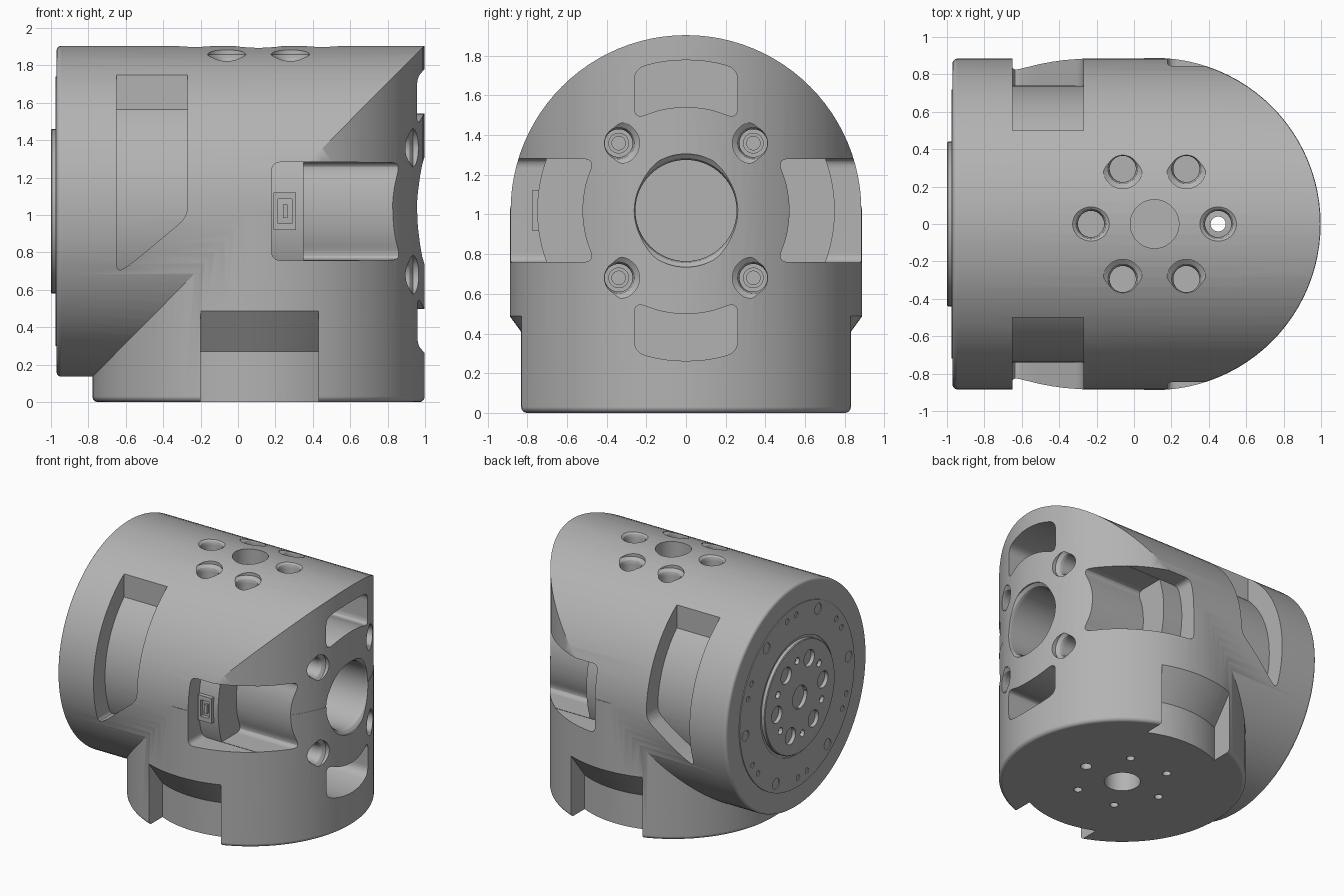
import bpy, bmesh, math
from mathutils import Vector

if "Cube" in bpy.data.objects:
    bpy.data.objects.remove(bpy.data.objects["Cube"])

CX, CZ, R = 0.11, 1.02, 0.884     # upright axis x, lying axis z, shell radius
STEPS = 96

grey = bpy.data.materials.new("housing grey")
grey.use_nodes = True
grey.diffuse_color = (0.45, 0.45, 0.45, 1)
grey.node_tree.nodes["Principled BSDF"].inputs["Base Color"].default_value = (0.45, 0.45, 0.45, 1)
parts = []


def place(axis, a, b, h):
    return Vector({"x": (h, a, b), "y": (a, h, b), "z": (a, b, h)}[axis])


def finish(bm, name):
    bmesh.ops.recalc_face_normals(bm, faces=bm.faces)
    mesh = bpy.data.meshes.new(name)
    bm.to_mesh(mesh)
    bm.free()
    mesh.materials.append(grey)
    obj = bpy.data.objects.new(name, mesh)
    bpy.context.collection.objects.link(obj)
    return obj


def lathe(name, profile, axis, centres):
    """Turn a (radius, height) profile round an axis at every centre."""
    bm = bmesh.new()
    for a, b in centres:
        rings = []
        for r, h in profile:
            n = 1 if r == 0 else STEPS
            rings.append([bm.verts.new(place(axis, a + r * math.cos(math.tau * i / STEPS),
                                             b + r * math.sin(math.tau * i / STEPS), h))
                          for i in range(n)])
        for lo, hi in zip(rings, rings[1:]):
            for i in range(STEPS):
                j = (i + 1) % STEPS
                quad = [lo[i % len(lo)], lo[j % len(lo)], hi[j % len(hi)], hi[i % len(hi)]]
                bm.faces.new(list(dict.fromkeys(quad)))
    return finish(bm, name)


def rod(name, r, lo, hi, axis, centres):
    return lathe(name, [(0, lo), (r, lo), (r, hi), (0, hi)], axis, centres)


def flared(r, lo, rim, axis, centres, flare=0.035):
    """Hole cutter with a softened mouth at height rim."""
    w = r + flare
    return lathe("cutter", [(0, lo), (r, lo), (r, rim - 0.045), (r + flare * 0.3, rim - 0.018),
                            (w, rim), (w, rim + 0.2), (0, rim + 0.2)], axis, centres)


def prism(name, pts, axis, lo, hi):
    bm = bmesh.new()
    face = bm.faces.new([bm.verts.new(place(axis, a, b, lo)) for a, b in pts])
    top = bmesh.ops.extrude_face_region(bm, geom=[face])["geom"]
    bmesh.ops.translate(bm, vec=place(axis, 0, 0, hi - lo),
                        verts=[v for v in top if isinstance(v, bmesh.types.BMVert)])
    return finish(bm, name)


def rounded(pts, rad):
    """Round every corner of a polygon with a short curve."""
    out = []
    for i, p in enumerate(pts):
        p, a, b = Vector(p), Vector(pts[i - 1]), Vector(pts[(i + 1) % len(pts)])
        s = p + (a - p).normalized() * min(rad, (a - p).length * 0.45)
        e = p + (b - p).normalized() * min(rad, (b - p).length * 0.45)
        for k in range(6):
            t = k / 5
            out.append(s * (1 - t) ** 2 + p * 2 * t * (1 - t) + e * t * t)
    return out


def boolean(obj, other, op="DIFFERENCE"):
    mod = obj.modifiers.new("cut", "BOOLEAN")
    mod.operation, mod.object, mod.solver = op, other, "EXACT"
    bpy.context.view_layer.update()
    mesh = bpy.data.meshes.new_from_object(obj.evaluated_get(bpy.context.evaluated_depsgraph_get()))
    obj.modifiers.clear()
    obj.data = mesh
    bpy.data.objects.remove(other)
    return obj


def ring(r, count, start=0, a=0.0, b=0.0):
    return [(a + r * math.cos(math.radians(start + 360 * i / count)),
             b + r * math.sin(math.radians(start + 360 * i / count))) for i in range(count)]


def rim(r, lo, hi, d):
    """Cylinder profile with a rounded edge at its lower end."""
    arc = [(r - d + d * math.sin(t), lo + d - d * math.cos(t))
           for t in (math.radians(15 * i) for i in range(7))]
    return [(0, lo)] + arc + [(r, hi), (0, hi)]


# Shell: lying cylinder trimmed to a round nose, joined to an upright cylinder
housing = lathe("housing", rim(R, -0.97, 1.3, 0.025), "x", [(0, CZ)])
nose = [(CX + 0.886 * math.cos(t), 0.886 * math.sin(t))
        for t in (math.pi * (i / 48 - 0.5) for i in range(49))]
boolean(housing, prism("trim", [(-1.2, -1), (CX, -1)] + nose + [(CX, 1), (-1.2, 1)],
                       "z", -0.2, 2.2), "INTERSECT")
boolean(housing, lathe("upright", rim(0.888, 0, CZ + 0.01, 0.03), "z", [(CX, 0)]), "UNION")

# Side windows over the lying motor drum
window = rounded([(-0.65, 0.69), (-0.57, 0.74), (-0.27, 0.99), (-0.27, 2.1), (-0.65, 2.1)], 0.06)
for side in (-1, 1):
    cutter = prism("cutter", window, "y", *sorted((side * 0.5, side * 1.2)))
    boolean(cutter, rod("drum", 0.74, -1, 0, "x", [(0, CZ)]))
    boolean(housing, cutter)

# Lower notches over the upright motor drum, with a sloping ceiling
for side in (-1, 1):
    cutter = lathe("cutter", [(0.73, -0.1), (0.73, 0.27), (0.97, 0.6), (1.1, 0.6),
                              (1.1, -0.1), (0.73, -0.1)], "z", [(CX, 0)])
    bm = bmesh.new()
    bm.from_mesh(cutter.data)
    bmesh.ops.remove_doubles(bm, verts=bm.verts, dist=1e-5)
    bmesh.ops.recalc_face_normals(bm, faces=bm.faces)
    bm.to_mesh(cutter.data)
    bm.free()
    block = prism("block", [(-0.2, -0.3), (0.43, -0.3), (0.43, 0.8), (-0.2, 0.8)],
                  "y", *sorted((side * 0.3, side * 1.3)))
    boolean(cutter, block, "INTERSECT")
    boolean(housing, cutter)

# Four pockets round the nose; the two at the sides open outwards
inner = [(-0.26, 0.46), (-0.13, 0.51), (0, 0.525), (0.13, 0.51), (0.26, 0.46)]
closed = [(0.26, 0.715), (0.13, 0.75), (0, 0.76), (-0.13, 0.75), (-0.26, 0.715)]
for k in range(4):
    outline = rounded(inner + ([(0.26, 1.2), (-0.26, 1.2)] if k % 2 else closed), 0.06)
    c, s = math.cos(k * math.pi / 2), math.sin(k * math.pi / 2)
    pts = [(p.x * c - p.y * s, CZ + p.x * s + p.y * c) for p in outline]
    boolean(housing, prism("cutter", pts, "x", 0.35, 1.3))
slot = rounded([(0.18, 0.757), (1.1, 0.757), (1.1, 1.283), (0.18, 1.283)], 0.05)
for side in (-1, 1):
    cutter = prism("cutter", slot, "y", *sorted((side * 0.6, side * 1.2)))
    boolean(cutter, rod("drum", 0.75, 0, 1.4, "x", [(0, CZ)]))
    boolean(housing, cutter)

# Nose bore and four screw wells
boolean(housing, flared(0.255, 0.36, 0.985, "x", [(0, CZ)], 0.03))
wells = ring(0.48, 4, 45, 0, CZ)
boolean(housing, flared(0.07, 0.74, 0.935, "x", wells))
screws = rod("nose_screws", 0.052, 0.735, 0.8, "x", wells)
parts.append(boolean(screws, rod("cutter", 0.034, 0.76, 0.9, "x", wells)))

# Top holes
bolt_circle = ring(0.34, 6, 0, CX, 0)
boolean(housing, rod("cutter", 0.13, 1.5, 2.1, "z", [(CX, 0)]))
for x, y in bolt_circle:
    surface = CZ + math.sqrt(R * R - y * y)
    boolean(housing, flared(0.07, 1.6, surface + 0.005, "z", [(x, y)]))

# Underside holes and the one hole right through
boolean(housing, rod("cutter", 0.13, -0.1, 0.25, "z", [(CX, 0)]))
boolean(housing, rod("cutter", 0.03, -0.1, 0.15, "z", bolt_circle[1:]))
boolean(housing, rod("cutter", 0.04, -0.1, 1.7, "z", bolt_circle[:1]))
parts.append(housing)

# Output flange with its bolt pattern
flange = lathe("output_flange", [(0, -1), (0.435, -1), (0.44, -0.995), (0.44, -0.96), (0.46, -0.96),
                                 (0.46, -0.976), (0.72, -0.976), (0.72, -0.93), (0, -0.93)],
               "x", [(0, CZ)])
boolean(flange, rod("cutter", 0.09, -1.1, -0.95, "x", [(0, CZ)]))
boolean(flange, rod("cutter", 0.065, -1.1, -0.95, "x", ring(0.29, 6, 54, 0, CZ)))
boolean(flange, rod("cutter", 0.027, -1.1, -0.95, "x", ring(0.3, 6, 24, 0, CZ)))
boolean(flange, rod("cutter", 0.042, -1.1, -0.95, "x", ring(0.65, 6, 54, 0, CZ)))
boolean(flange, rod("cutter", 0.022, -1.1, -0.95, "x",
                    ring(0.65, 6, 19, 0, CZ) + ring(0.65, 6, 29, 0, CZ)))
parts.append(flange)
parts.append(rod("flange_screws", 0.026, -0.968, -0.94, "x", ring(0.65, 6, 54, 0, CZ)))

# Cable socket in the front pocket
socket = prism("cable_socket", [(0.19, 0.92), (0.31, 0.92), (0.31, 1.12), (0.19, 1.12)],
               "y", -0.775, -0.7)
boolean(socket, prism("cutter", [(0.215, 0.955), (0.29, 0.955), (0.29, 1.085), (0.215, 1.085)],
                      "y", -0.9, -0.745))
parts.append(socket)
parts.append(prism("socket_tongue", [(0.24, 0.985), (0.265, 0.985), (0.265, 1.055), (0.24, 1.055)],
                   "y", -0.77, -0.74))

# Smooth curved walls, keep hard edges
bpy.ops.object.select_all(action="DESELECT")
for obj in parts:
    obj.select_set(True)
bpy.context.view_layer.objects.active = housing
bpy.ops.object.shade_smooth_by_angle(angle=math.radians(30))
for obj in parts:
    mod = obj.modifiers.new("even shading", "WEIGHTED_NORMAL")
    mod.keep_sharp = True
